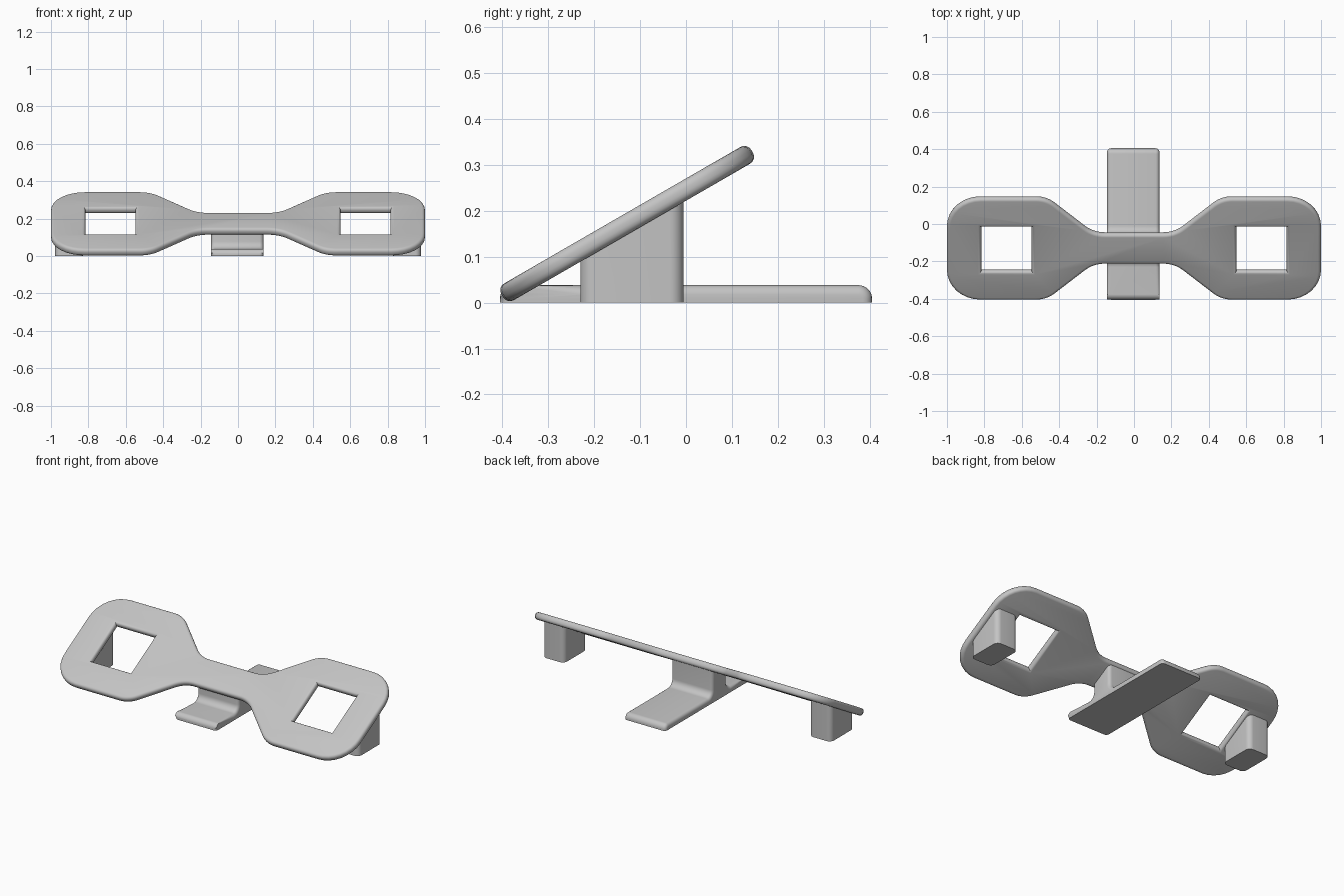
import bpy, bmesh, math
from mathutils import Vector, Matrix

cube = bpy.data.objects.get("Cube")
if cube:
    bpy.data.objects.remove(cube, do_unlink=True)

TILT = math.radians(30)
CENTRE = Vector((0, -0.128, 0.172))
THICK, FILLET = 0.042, 0.017

grey = bpy.data.materials.new("light_grey")
grey.use_nodes = True
grey.diffuse_color = (0.55, 0.55, 0.55, 1)
grey.node_tree.nodes["Principled BSDF"].inputs["Base Color"].default_value = (0.55, 0.55, 0.55, 1)


def rounded(corners, steps=8):
    """Polygon of (x, y, radius) corners with each corner turned into an arc."""
    out = []
    for i, (x, y, r) in enumerate(corners):
        p = Vector((x, y))
        if r == 0:
            out.append(p)
            continue
        a = (Vector(corners[i - 1][:2]) - p).normalized()
        b = (Vector(corners[(i + 1) % len(corners)][:2]) - p).normalized()
        half = a.angle(b) / 2
        mid = p + (a + b).normalized() * (r / math.sin(half))
        start = p + a * (r / math.tan(half)) - mid
        end = p + b * (r / math.tan(half)) - mid
        sweep = start.angle_signed(end)
        for k in range(steps + 1):
            out.append(mid + Matrix.Rotation(-sweep * k / steps, 2) @ start)
    return out


def finish(obj):
    obj.data.materials.clear()
    obj.data.materials.append(grey)
    bpy.ops.object.select_all(action='DESELECT')
    obj.select_set(True)
    bpy.context.view_layer.objects.active = obj
    bpy.ops.object.shade_smooth_by_angle(angle=math.radians(35))


def prism(name, loop, to_3d, depth):
    """Extrude a 2D loop; returns the bmesh and object for further shaping."""
    bm = bmesh.new()
    face = bm.faces.new([bm.verts.new(to_3d(p)) for p in loop])
    res = bmesh.ops.extrude_face_region(bm, geom=[face])
    far = [v for v in res["geom"] if isinstance(v, bmesh.types.BMVert)]
    bmesh.ops.translate(bm, verts=far, vec=depth)
    bmesh.ops.recalc_face_normals(bm, faces=bm.faces)
    mesh = bpy.data.meshes.new(name)
    obj = bpy.data.objects.new(name, mesh)
    bpy.context.collection.objects.link(obj)
    return bm, obj, far


def plate_height(y):
    return CENTRE.z + (y - CENTRE.y) * math.tan(TILT)


# Tilted plate: two lobes joined by a narrow neck, one square hole in each lobe
quarter = [(1.0, 0.314, 0.18), (0.467, 0.314, 0.15), (0.216, 0.092, 0.16)]
upper = quarter + [(-x, y, r) for x, y, r in reversed(quarter)]
outline = rounded(upper + [(-x, -y, r) for x, y, r in upper])
loops = [outline]
for side in (-1, 1):
    loops.append([Vector((side * 0.682 + sx * 0.134, sy * 0.137))
                  for sx, sy in ((-1, -1), (1, -1), (1, 1), (-1, 1))])
curve = bpy.data.curves.new("tilted_plate", 'CURVE')
curve.dimensions = '2D'
curve.fill_mode = 'BOTH'
curve.extrude = THICK / 2 - FILLET
curve.bevel_depth = FILLET
curve.bevel_resolution = 3
curve.offset = -FILLET
for loop in loops:
    spline = curve.splines.new('POLY')
    spline.points.add(len(loop) - 1)
    for point, p in zip(spline.points, loop):
        point.co = (p.x, p.y, 0, 1)
    spline.use_cyclic_u = True
plate = bpy.data.objects.new("tilted_plate", curve)
bpy.context.collection.objects.link(plate)
plate.location = CENTRE
plate.rotation_euler.x = TILT
bpy.ops.object.select_all(action='DESELECT')
plate.select_set(True)
bpy.context.view_layer.objects.active = plate
bpy.ops.object.convert(target='MESH')
plate = bpy.context.view_layer.objects.active
bm = bmesh.new()
bm.from_mesh(plate.data)
bmesh.ops.remove_doubles(bm, verts=bm.verts, dist=0.0001)
bmesh.ops.recalc_face_normals(bm, faces=bm.faces)
bm.to_mesh(plate.data)
bm.free()
finish(plate)

# Outer posts: rounded columns cut to the slope of the plate
for side, label in ((1, "left_post"), (-1, "right_post")):
    x0, x1 = sorted((side * 0.83, side * 0.978))
    loop = rounded([(x0, -0.23, 0.03), (x1, -0.23, 0.03), (x1, -0.005, 0.03), (x0, -0.005, 0.03)])
    bm, post, top = prism(label, loop, lambda p: (p.x, p.y, 0), Vector((0, 0, 0.1)))
    for v in top:
        v.co.z = plate_height(v.co.y)
    bm.to_mesh(post.data)
    bm.free()
    finish(post)

# Central foot: long flat base blended into a short post under the neck
BACK, FRONT, BASE, HALF = -0.05, -0.19, 0.038, 0.14
profile = rounded([
    (-0.405, 0, 0), (-0.405, BASE, 0.03), (FRONT, BASE, 0.04), (FRONT, plate_height(FRONT), 0),
    (BACK, plate_height(BACK), 0), (BACK, BASE, 0.04), (0.405, BASE, 0.03), (0.405, 0, 0)])
bm, foot, _ = prism("central_foot", profile, lambda p: (-HALF - 0.004, p.x, p.y), Vector((2 * HALF, 0, 0)))
rim = [e for e in bm.edges
       if abs(e.verts[0].co.x - e.verts[1].co.x) < 0.001
       and max(v.co.z for v in e.verts) > 0.001
       and not all(v.co.z > plate_height(v.co.y) - 0.001 for v in e.verts)]
bmesh.ops.bevel(bm, geom=rim, offset=0.02, segments=4, profile=0.5, affect='EDGES')
bm.to_mesh(foot.data)
bm.free()
finish(foot)
